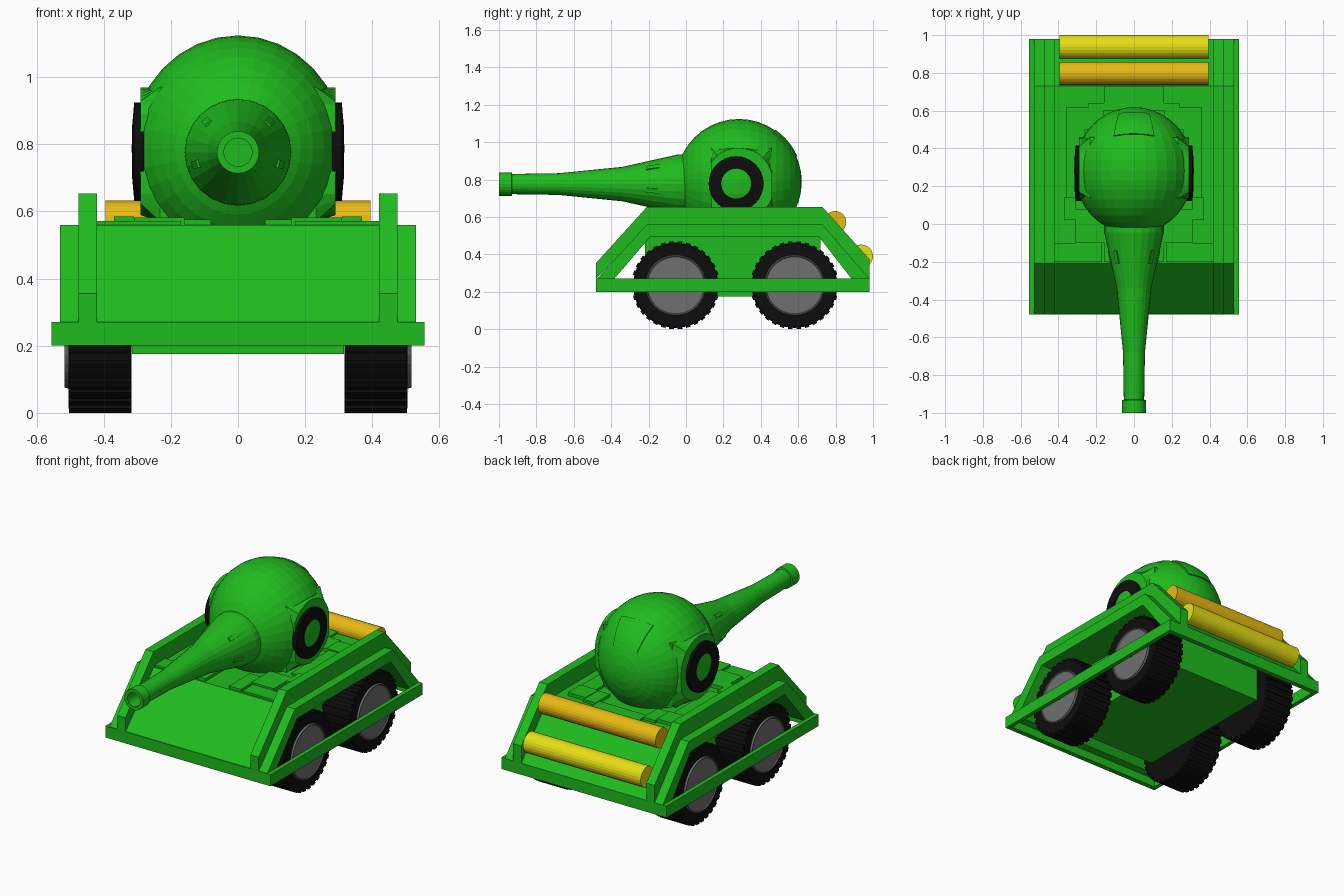
import bpy, bmesh
from math import sin, cos, pi, radians, atan2
from mathutils import Matrix, Vector

if "Cube" in bpy.data.objects:
    bpy.data.objects.remove(bpy.data.objects["Cube"])


def material(name, rgb):
    m = bpy.data.materials.new(name)
    m.diffuse_color = (*rgb, 1)
    m.use_nodes = True
    m.node_tree.nodes["Principled BSDF"].inputs["Base Color"].default_value = m.diffuse_color
    return m


GREEN = material("green", (0.014, 0.5, 0.013))
BLACK = material("black", (0.004, 0.004, 0.004))
STEEL = material("steel", (0.16, 0.16, 0.16))
AMBER = material("amber", (0.8, 0.5, 0.006))
YELLOW = material("yellow", (0.8, 0.74, 0.008))


def finish(name, bm, mat):
    bmesh.ops.recalc_face_normals(bm, faces=bm.faces)
    me = bpy.data.meshes.new(name)
    bm.to_mesh(me)
    bm.free()
    me.materials.append(mat)
    ob = bpy.data.objects.new(name, me)
    bpy.context.collection.objects.link(ob)
    return ob


def add_box(bm, center, size, rot=Matrix()):
    m = Matrix.Translation(center) @ rot @ Matrix.Diagonal((*size, 1))
    bmesh.ops.create_cube(bm, size=1, matrix=m)


def box(name, x, y, z, mat=GREEN):
    bm = bmesh.new()
    add_box(bm, [(a + b) / 2 for a, b in (x, y, z)], [b - a for a, b in (x, y, z)])
    return finish(name, bm, mat)


def prism(name, yz, x0, x1, mat=GREEN):
    """Side profile in y, z extruded along x."""
    bm = bmesh.new()
    a = [bm.verts.new((x0, y, z)) for y, z in yz]
    b = [bm.verts.new((x1, y, z)) for y, z in yz]
    bm.faces.new(a)
    bm.faces.new(b)
    for i in range(len(yz)):
        bm.faces.new((a[i - 1], a[i], b[i], b[i - 1]))
    return finish(name, bm, mat)


def lathe(name, profile, axis, center, mat, seg=24, closed=False):
    """Profile of (radius, position along axis); open ends are capped."""
    bm = bmesh.new()
    rings = []
    for r, t in profile:
        ring = []
        for i in range(seg):
            a = 2 * pi * i / seg
            p = (t, r * cos(a), r * sin(a)) if axis == "x" else (r * cos(a), t, r * sin(a))
            ring.append(bm.verts.new(Vector(p) + Vector(center)))
        rings.append(ring)
    pairs = list(zip(rings, rings[1:] + rings[:1]))
    for a, b in pairs if closed else pairs[:-1]:
        for i in range(seg):
            j = (i + 1) % seg
            bm.faces.new((a[i], a[j], b[j], b[i]))
    if not closed:
        bm.faces.new(rings[0])
        bm.faces.new(rings[-1])
    return finish(name, bm, mat)


# Hull: central tub, arched armour plate, bottom frame
box("hull_tub", (-0.315, 0.315), (-0.22, 0.72), (0.175, 0.52))
prism("armour_plate", [(-0.475, 0.25), (-0.475, 0.27), (-0.21, 0.56), (0.73, 0.56), (0.98, 0.27),
                       (0.98, 0.25), (0.9, 0.25), (0.71, 0.495), (-0.19, 0.495), (-0.4, 0.25)], -0.53, 0.53)
box("front_bar", (-0.555, 0.555), (-0.48, -0.45), (0.2, 0.27))
box("rear_bar", (-0.555, 0.555), (0.95, 0.98), (0.2, 0.27))
for side, s in (("left", -1), ("right", 1)):
    box(side + "_side_bar", sorted((s * 0.53, s * 0.555)), (-0.48, 0.98), (0.2, 0.27))
    prism(side + "_rail", [(-0.48, 0.27), (-0.48, 0.355), (-0.21, 0.653), (0.73, 0.653), (0.98, 0.375),
                           (0.98, 0.27), (0.725, 0.555), (-0.205, 0.555)], s * 0.42, s * 0.475)

# Patchwork of thin plates on the deck: x0, x1, y0, y1, top
for n, (x0, x1, y0, y1, top) in enumerate([
        (0.17, 0.42, -0.2, -0.1, 0.571), (0.31, 0.37, 0.02, 0.14, 0.585), (0.24, 0.36, 0.5, 0.62, 0.58),
        (0.08, 0.16, -0.2, 0.0, 0.576), (0.16, 0.31, -0.1, 0.08, 0.582), (0.0, 0.16, 0.6, 0.73, 0.572),
        (0.16, 0.24, 0.5, 0.64, 0.576), (0.26, 0.36, 0.14, 0.5, 0.574)]):
    for s in (-1, 1):
        box(f"deck_plate_{n}", sorted((s * x0, s * x1)), (y0, y1), (0.55, top))

# Wheels: tyre, tread lugs, hub
for s in (-1, 1):
    for tag, y in (("front", -0.055), ("rear", 0.58)):
        c = (0, y, 0.235)
        lathe(tag + "_tyre", [(0.165, s * 0.317), (0.222, s * 0.317), (0.228, s * 0.335), (0.228, s * 0.485),
                              (0.222, s * 0.505), (0.165, s * 0.505)], "x", c, BLACK, 32)
        bm = bmesh.new()
        for i in range(32):
            a = 2 * pi * (i + 0.5) / 32
            add_box(bm, (s * 0.41, y + 0.224 * cos(a), 0.235 + 0.224 * sin(a)), (0.186, 0.022, 0.025),
                    Matrix.Rotation(a, 4, "X"))
        finish(tag + "_tyre_tread", bm, BLACK)
        lathe(tag + "_hub", [(0.164, s * 0.5), (0.16, s * 0.516), (0.155, s * 0.516),
                             (0.152, s * 0.51), (0.02, s * 0.51), (0.02, s * 0.514)], "x", c, STEEL, 32)

# Turret ball with its pole along y
C = Vector((0, 0.283, 0.788))
bm = bmesh.new()
bmesh.ops.create_uvsphere(bm, u_segments=32, v_segments=20, radius=0.336, matrix=Matrix.Translation(C)
                          @ Matrix.Diagonal((0.945, 1, 1, 1)) @ Matrix.Rotation(pi / 2, 4, "X"))
finish("turret_ball", bm, GREEN)

# Flat side pads, their corners pulled in to follow the ball
bm = bmesh.new()
add_box(bm, (0, 0.297, 0.77), (0.58, 0.326, 0.4))
bmesh.ops.subdivide_edges(bm, edges=bm.edges[:], cuts=9, use_grid_fill=True)
for v in bm.verts:
    d = v.co - C
    limit = 0.342 if d.z > 0 else 0.352
    flat = (max(limit ** 2 - d.x ** 2, 0)) ** 0.5
    yz = Vector((0, d.y, d.z))
    if abs(d.x) > 0.2 and yz.length > flat:
        yz *= flat / yz.length
        v.co = C + Vector((d.x, yz.y, yz.z))
    elif d.length > limit:
        v.co = C + d * (limit - 0.02) / d.length
finish("turret_side_pads", bm, GREEN)

# Round black rings on the pads
for s in (-1, 1):
    lathe("turret_ring", [(0.08, s * 0.28), (0.147, s * 0.28), (0.147, s * 0.309), (0.08, s * 0.315)],
          "x", (0, 0.268, 0.778), BLACK, 32, True)

# Curved hatch on the upper rear of the ball
bm = bmesh.new()
grid = []
for i in range(6):
    el = radians(24 + 31 * i / 5)
    half = 0.08 + 0.03 * i / 5
    row = []
    for j in range(6):
        d = Vector((half * (j / 2.5 - 1), cos(el) * 0.33, sin(el) * 0.33)).normalized()
        row.append(bm.verts.new(C + d * 0.341))
    grid.append(row)
for r0, r1 in zip(grid, grid[1:]):
    for j in range(5):
        bm.faces.new((r0[j], r0[j + 1], r1[j + 1], r1[j]))
hatch = finish("turret_hatch", bm, GREEN)
mod = hatch.modifiers.new("thickness", "SOLIDIFY")
mod.thickness = 0.03
mod.offset = -1 if hatch.data.polygons[0].normal.dot(Vector((0, 1, 1))) > 0 else 1

# Flared barrel with muzzle ring and bore
B = (0, 0, 0.776)
lathe("barrel", [(0.042, -0.85), (0.042, -1), (0.063, -1), (0.063, -0.932), (0.054, -0.93), (0.058, -0.68),
                 (0.092, -0.34), (0.158, -0.045), (0.16, 0.06)], "y", B, GREEN, 24)

# Small raised vents around the flare
for x, z in ((0.09, 0.088), (0.122, -0.035)):
    for s in (-1, 1):
        bm = bmesh.new()
        rot = Matrix.Rotation(-atan2(z, s * x), 4, "Y") @ Matrix.Rotation(radians(-12), 4, "Z")
        add_box(bm, (s * x, -0.175, B[2] + z), (0.016, 0.07, 0.024), rot)
        finish("barrel_vent", bm, GREEN)

# Fuel drums across the rear slope
lathe("upper_drum", [(0.06, -0.395), (0.06, 0.395)], "x", (0, 0.797, 0.572), AMBER, 24)
lathe("lower_drum", [(0.0625, -0.395), (0.0625, 0.395)], "x", (0, 0.9375, 0.39), YELLOW, 24)
